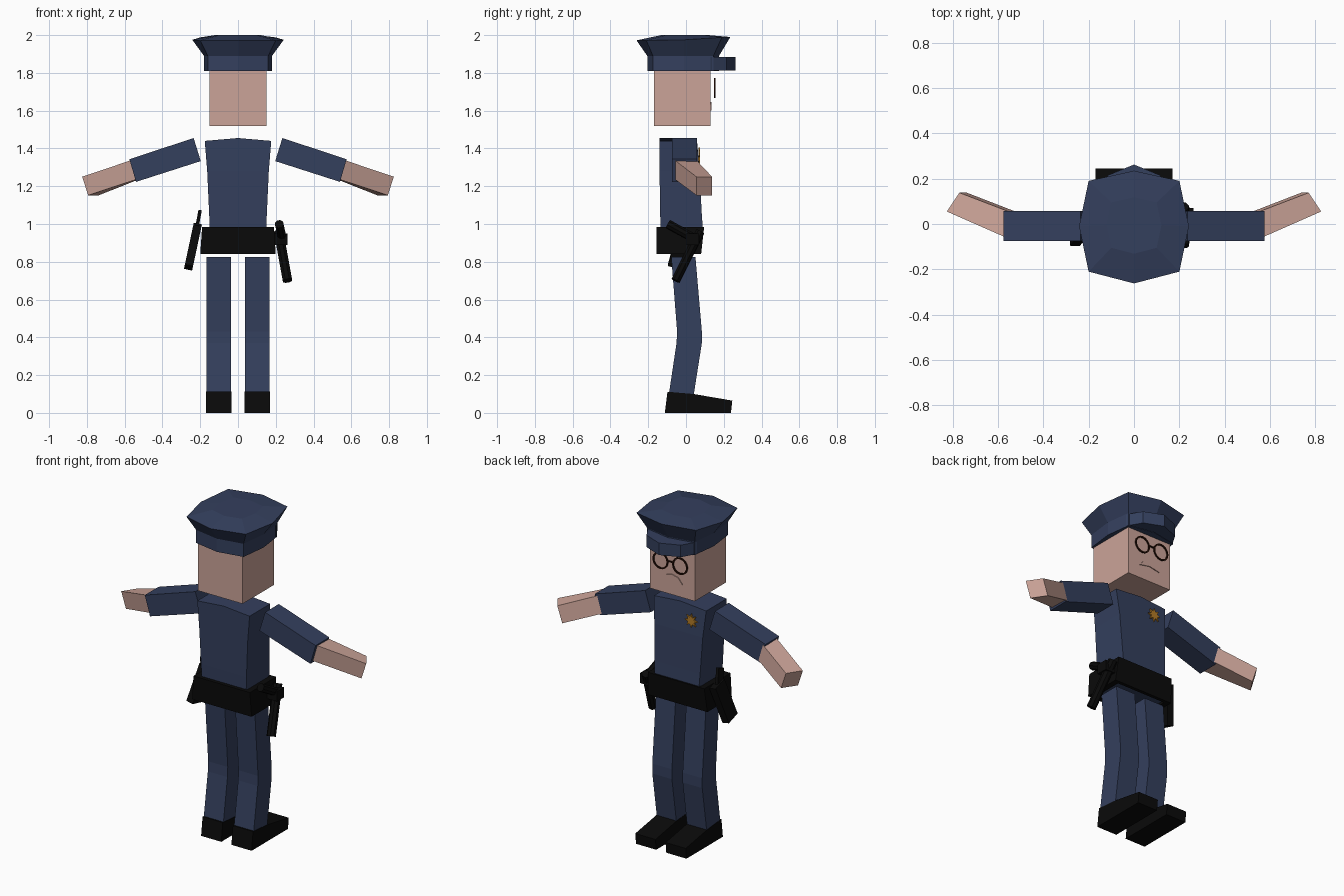
import bpy, bmesh, math
from mathutils import Vector, Matrix

if "Cube" in bpy.data.objects:
    bpy.data.objects.remove(bpy.data.objects["Cube"])


def material(name, rgb):
    m = bpy.data.materials.new(name)
    m.diffuse_color = (*rgb, 1)
    m.use_nodes = True
    m.node_tree.nodes["Principled BSDF"].inputs["Base Color"].default_value = m.diffuse_color
    return m


NAVY = material("navy cloth", (0.034, 0.050, 0.110))
SKIN = material("skin", (0.60, 0.37, 0.315))
BLACK = material("black leather", (0.003, 0.003, 0.003))
GOLD = material("gold", (0.45, 0.20, 0.02))
FRAME = material("dark brown", (0.022, 0.005, 0.002))


def finish(name, bm, mat):
    bmesh.ops.recalc_face_normals(bm, faces=bm.faces[:])
    me = bpy.data.meshes.new(name)
    bm.to_mesh(me)
    bm.free()
    me.materials.append(mat)
    ob = bpy.data.objects.new(name, me)
    bpy.context.collection.objects.link(ob)
    return ob


def loft(name, rings, mat, side=1, loop=False):
    """Skin matching rings of points; cap the ends, or join them in a loop."""
    bm = bmesh.new()
    vs = [[bm.verts.new((p[0] * side, p[1], p[2])) for p in r] for r in rings]
    pairs = list(zip(vs, vs[1:])) + ([(vs[-1], vs[0])] if loop else [])
    n = len(vs[0])
    for a, b in pairs:
        for i in range(n):
            j = (i + 1) % n
            bm.faces.new((a[i], a[j], b[j], b[i]))
    if not loop:
        bm.faces.new(vs[0])
        bm.faces.new(vs[-1])
    return finish(name, bm, mat)


def rect(hw, y0, y1, z):
    return [(-hw, y0, z), (hw, y0, z), (hw, y1, z), (-hw, y1, z)]


def bar(name, a, b, sx, sy, mat, sides=4):
    """Prism of the given thickness running from a to b."""
    a, b = Vector(a), Vector(b)
    d = (b - a).normalized()
    v = Vector((0, 1, 0)) if abs(d.y) < 0.9 else Vector((0, 0, 1))
    u = v.cross(d).normalized()
    v = d.cross(u)
    k = 1 / math.cos(math.pi / sides)
    angs = [math.pi / sides + i * math.tau / sides for i in range(sides)]
    ring = [u * math.cos(t) * sx / 2 * k + v * math.sin(t) * sy / 2 * k for t in angs]
    return loft(name, [[a + p for p in ring], [b + p for p in ring]], mat)


def plate(name, pts, y0, y1, mat):
    """Flat outline in x, z given thickness along y."""
    return loft(name, [[(x, y, z) for x, z in pts] for y in (y0, y1)], mat)


# Head
loft("head", [rect(0.15, -0.17, 0.13, 1.52), rect(0.15, -0.17, 0.13, 1.83)], SKIN)

# Cap: octagonal band, flared crown and tilted flat top
band = [(0, -0.205), (0.16, -0.175), (0.18, -0.01), (0.16, 0.145),
        (0, 0.175), (-0.16, 0.145), (-0.18, -0.01), (-0.16, -0.175)]
crown = [(0, -0.262, 1.972), (0.2, -0.21, 1.972), (0.242, -0.01, 1.975), (0.2, 0.19, 1.988),
         (0, 0.235, 1.99), (-0.2, 0.19, 1.988), (-0.242, -0.01, 1.975), (-0.2, -0.21, 1.972)]
top = [(x * 0.5, y * 0.5, 2.0) for x, y, z in crown]
loft("cap", [[(x, y, 1.81) for x, y in band], [(x, y, 1.89) for x, y in band],
             crown, top], NAVY)
visor = [(-0.165, 0.13), (-0.115, 0.215), (0, 0.262), (0.115, 0.215), (0.165, 0.13)]
loft("visor", [[(x, y, z) for x, y in visor] for z in (1.812, 1.885)], NAVY)

# Glasses and mouth
for s in (-1, 1):
    rings = []
    for i in range(16):
        t = i * math.tau / 16
        c, n = math.cos(t), math.sin(t)
        rings.append([(0.066 + r * c, y, 1.72 + r * n)
                      for r, y in ((0.052, 0.149), (0.052, 0.155), (0.043, 0.155), (0.043, 0.149))])
    loft("glasses_rim", rings, FRAME, s, loop=True)
bar("glasses_bridge", (-0.018, 0.152, 1.73), (0.018, 0.152, 1.73), 0.006, 0.009, FRAME)
plate("mouth", [(-0.07, 1.60), (-0.04, 1.635), (0, 1.645), (0.04, 1.635),
                (0.07, 1.60), (0, 1.613)], 0.128, 0.135, SKIN)


# Torso, with a ridge along the shoulders, continuing into the hips
def torso_ring(hw, y0, y1, z, peak=0):
    return [(-hw, y0, z), (0, y0, z + peak), (hw, y0, z),
            (hw, y1, z), (0, y1, z + peak), (-hw, y1, z)]


loft("torso", [torso_ring(0.16, -0.13, 0.07, 0.85), torso_ring(0.15, -0.135, 0.088, 0.99),
               torso_ring(0.153, -0.137, 0.083, 1.06), torso_ring(0.163, -0.14, 0.072, 1.28),
               torso_ring(0.176, -0.14, 0.057, 1.44, 0.015)], NAVY)

# Star badge
star = []
for i in range(16):
    t = i * math.tau / 16
    r = 0.042 if i % 2 == 0 else 0.022
    star.append((-0.085 + r * math.sin(t), 1.362 + r * math.cos(t)))
plate("badge", star, 0.066, 0.075, GOLD)

# Belt
loft("belt", [rect(0.2, -0.155, 0.08, 0.84), rect(0.19, -0.157, 0.096, 0.985),
              rect(0.155, -0.13, 0.075, 0.985), rect(0.165, -0.125, 0.06, 0.84)],
     BLACK, loop=True)

for s in (-1, 1):
    # Bent leg and wedge shoe
    leg = [(-0.092, 0.04, 0.09), (-0.05, 0.084, 0.37), (-0.047, 0.084, 0.43),
           (-0.078, 0.05, 0.825)]
    loft("leg", [[(x + 0.102, y, z) for x, y, z in rect(0.066, a, b, z)]
                 for a, b, z in leg], NAVY, s)
    shoe = [(-0.112, 0), (0.238, 0), (0.245, 0.065), (0.04, 0.1), (-0.098, 0.112)]
    loft("shoe", [[(x, y, z) for y, z in shoe] for x in (0.034, 0.17)], BLACK, s)

    # Sleeve and forearm
    loft("sleeve", [[(0.235, -0.075, 1.455), (0.235, 0.057, 1.455),
                     (0.197, 0.057, 1.333), (0.197, -0.075, 1.333)],
                    [(0.575, -0.075, 1.343), (0.575, 0.057, 1.343),
                     (0.54, 0.057, 1.223), (0.54, -0.075, 1.223)]], NAVY, s)
    loft("forearm", [[(0.55, -0.066, 1.343), (0.54, 0.05, 1.343),
                      (0.51, 0.05, 1.242), (0.52, -0.066, 1.242)],
                     [(0.825, 0.055, 1.25), (0.77, 0.138, 1.25),
                      (0.737, 0.138, 1.152), (0.793, 0.055, 1.152)]], SKIN, s)

# Holstered sidearm on the left hip
bar("holster", (-0.215, 0.01, 0.99), (-0.262, -0.05, 0.77), 0.044, 0.095, BLACK)
bar("pistol_grip", (-0.202, -0.04, 1.065), (-0.222, 0.0, 0.96), 0.018, 0.05, BLACK)

# Baton with side handle on the right hip
bar("baton", (0.215, 0.075, 0.96), (0.262, -0.055, 0.7), 0.05, 0.046, BLACK, 8)
bar("baton_handle", (0.218, -0.095, 1.0), (0.235, 0.04, 0.925), 0.045, 0.045, BLACK, 8)
bar("baton_loop", (0.185, 0.035, 0.92), (0.262, 0.035, 0.92), 0.06, 0.07, BLACK)
